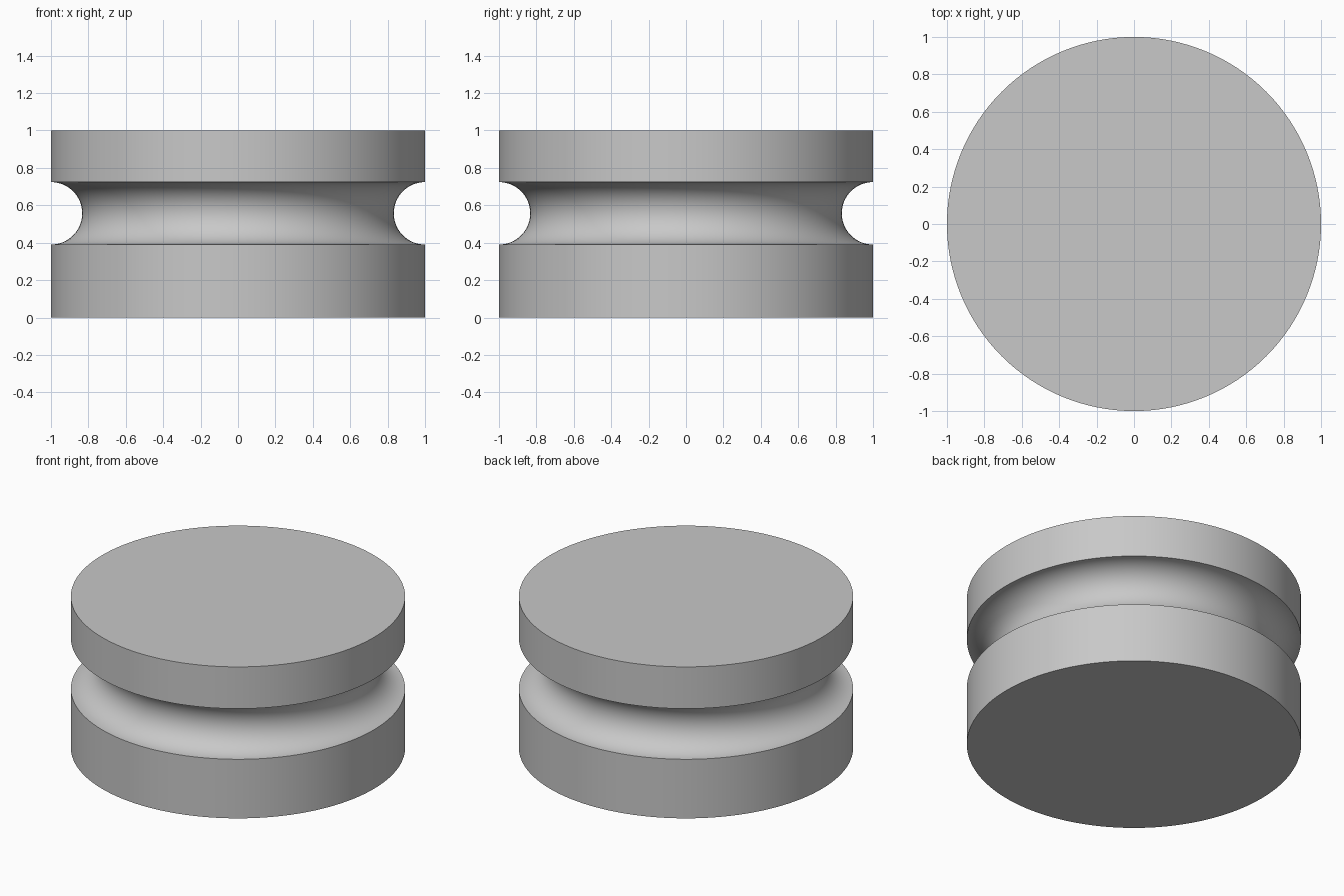
import bpy
import bmesh
from math import pi, sin, cos, radians

cube = bpy.data.objects.get("Cube")
if cube:
    bpy.data.objects.remove(cube, do_unlink=True)

RADIUS, HEIGHT = 1.0, 1.0
GROOVE_Z, GROOVE_R = 0.557, 0.167
SEGMENTS, ARC_STEPS = 128, 32

# Plain grey material
grey = bpy.data.materials.new("plain_grey")
grey.use_nodes = True
colour = (0.58, 0.58, 0.58, 1)
grey.diffuse_color = colour
grey.node_tree.nodes["Principled BSDF"].inputs["Base Color"].default_value = colour

# Half profile: flat base, straight wall, half-round groove, straight wall, flat top
profile = [(0, 0), (RADIUS, 0)]
for i in range(ARC_STEPS + 1):
    a = pi * i / ARC_STEPS
    profile.append((RADIUS - GROOVE_R * sin(a), GROOVE_Z - GROOVE_R * cos(a)))
profile += [(RADIUS, HEIGHT), (0, HEIGHT)]

# Turn the profile around the z axis
bm = bmesh.new()
verts = [bm.verts.new((x, 0, z)) for x, z in profile]
edges = [bm.edges.new(pair) for pair in zip(verts, verts[1:])]
bmesh.ops.spin(bm, geom=verts + edges, cent=(0, 0, 0), axis=(0, 0, 1),
               angle=2 * pi, steps=SEGMENTS)
bmesh.ops.remove_doubles(bm, verts=bm.verts, dist=0.0005)
bmesh.ops.recalc_face_normals(bm, faces=bm.faces)

mesh = bpy.data.meshes.new("grooved_wheel")
bm.to_mesh(mesh)
bm.free()
mesh.materials.append(grey)
wheel = bpy.data.objects.new("grooved_wheel", mesh)
bpy.context.collection.objects.link(wheel)

# Smooth round surfaces, sharp rims
bpy.ops.object.select_all(action="DESELECT")
wheel.select_set(True)
bpy.context.view_layer.objects.active = wheel
bpy.ops.object.shade_smooth_by_angle(angle=radians(30))
